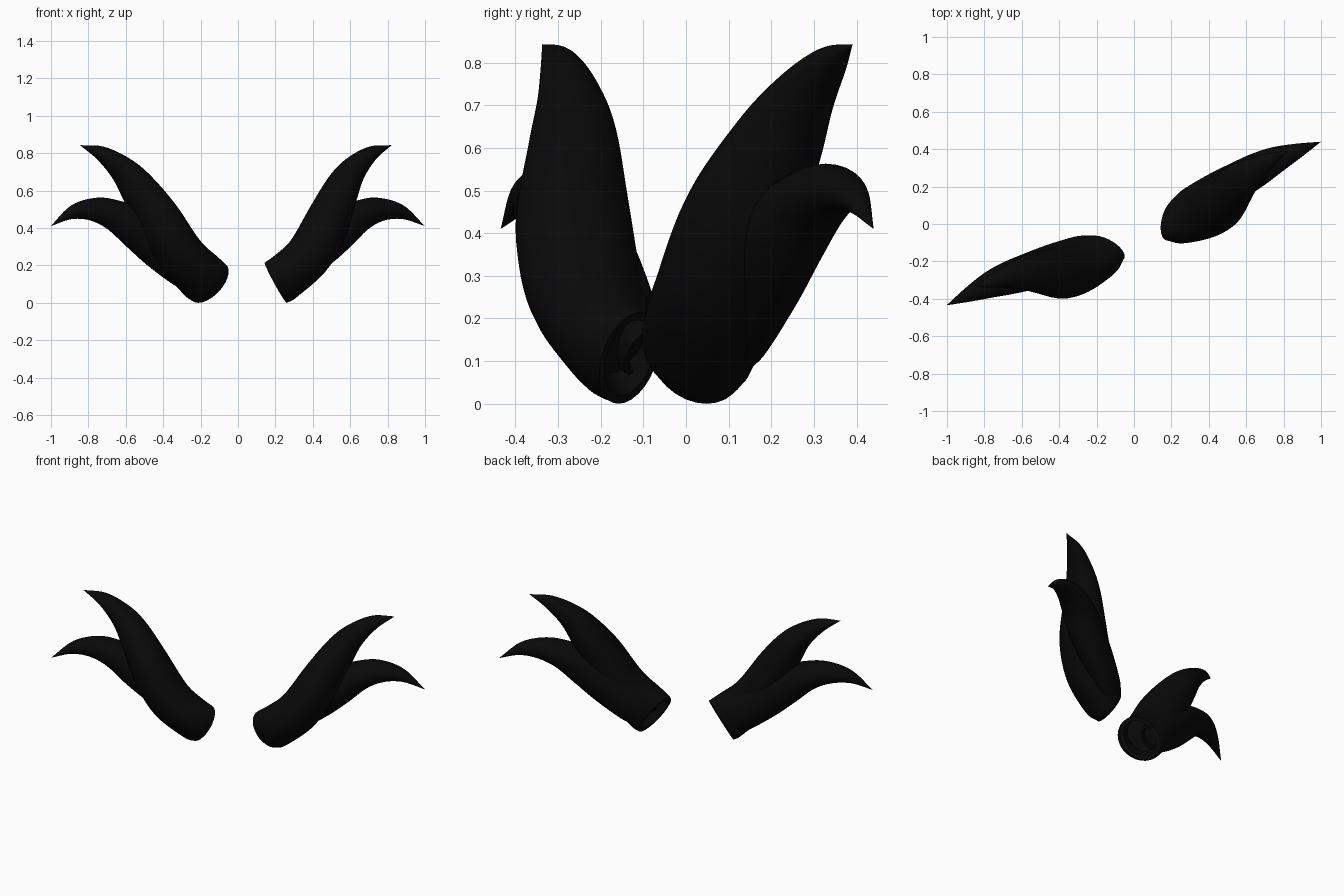
import bpy, bmesh, math
from mathutils import Vector

cube = bpy.data.objects.get("Cube")
if cube:
    bpy.data.objects.remove(cube)

SIDES = 28
STEPS = 6
TURN = math.radians(23.6)   # the whole pair is turned about the vertical axis

black = bpy.data.materials.new("soft_black")
black.use_nodes = True
colour = (0.0028, 0.0028, 0.0028, 1)
black.diffuse_color = colour
bsdf = next(n for n in black.node_tree.nodes if n.type == 'BSDF_PRINCIPLED')
bsdf.inputs["Base Color"].default_value = colour


def catmull(a, b, c, d, t):
    return 0.5 * (2 * b + (c - a) * t + (2 * a - 5 * b + 4 * c - d) * t * t
                  + (3 * b - a - 3 * c + d) * t ** 3)


def smooth_stations(stations):
    """Interpolate the cross-section rows into a smooth run."""
    rows = [Vector(s) for s in stations]
    pts = [2 * rows[0] - rows[1]] + rows + [2 * rows[-1] - rows[-2]]
    run = []
    for i in range(1, len(pts) - 2):
        run += [catmull(*pts[i - 1:i + 3], k / STEPS) for k in range(STEPS)]
    return run + [rows[-1]]


def ring_points(row, scale=1.0, push=Vector((0, 0, 0))):
    """Ellipse between an upper and a lower edge point, with depth and tilt."""
    ux, uz, lx, lz, depth, thick, tilt = row
    centre = Vector(((ux + lx) / 2, depth, (uz + lz) / 2)) + push
    across = Vector((ux - lx, 0, uz - lz)) / 2
    thick = max(thick, 0)
    through = Vector((tilt * thick, thick, 0))
    angles = [2 * math.pi * k / SIDES for k in range(SIDES)]
    return [centre + scale * (across * math.cos(a) + through * math.sin(a)) for a in angles]


def make_blade(name, stations, hollow):
    run = smooth_stations(stations)
    inward = Vector((0.7, -0.15, 0.7)) * hollow
    loops = [ring_points(run[0], 0.72, inward), ring_points(run[0], 0.82)]
    loops += [ring_points(r) for r in run]
    bm = bmesh.new()
    rings = [[bm.verts.new(p) for p in loop] for loop in loops]
    for r, s in zip(rings, rings[1:]):
        for k in range(SIDES):
            j = (k + 1) % SIDES
            bm.faces.new((r[k], r[j], s[j], s[k]))
    bm.faces.new(rings[0])
    bmesh.ops.remove_doubles(bm, verts=bm.verts, dist=0.0005)
    bmesh.ops.recalc_face_normals(bm, faces=bm.faces)
    mesh = bpy.data.meshes.new(name)
    bm.to_mesh(mesh)
    bm.free()
    mesh.materials.append(black)
    obj = bpy.data.objects.new(name, mesh)
    bpy.context.collection.objects.link(obj)
    obj.rotation_euler.z = TURN
    obj.modifiers.new("pair", 'MIRROR')
    bpy.ops.object.select_all(action='DESELECT')
    obj.select_set(True)
    bpy.context.view_layer.objects.active = obj
    bpy.ops.object.shade_smooth_by_angle(angle=math.radians(50))


# Row: upper edge x, z; lower edge x, z; depth centre, half thickness, tilt
make_blade("upper_blades", [
    (.13, .215, .258, .00, -.06, .095, .55),
    (.19, .26, .31, .03, -.075, .128, .3),
    (.285, .345, .46, .165, -.092, .142, .05),
    (.415, .535, .57, .33, -.075, .142, 0),
    (.535, .685, .66, .53, -.03, .112, 0),
    (.64, .773, .722, .66, -.002, .08, 0),
    (.775, .835, .808, .765, .02, .045, 0),
    (.909, .843, .909, .843, .029, 0, 0),
], 0.06)

make_blade("lower_blades", [
    (.18, .17, .29, .065, -.01, .05, .5),
    (.25, .25, .37, .095, -.005, .07, .2),
    (.40, .38, .53, .203, -.005, .088, 0),
    (.56, .50, .65, .302, -.008, .098, 0),
    (.69, .546, .757, .395, .002, .09, 0),
    (.82, .562, .86, .441, .01, .07, 0),
    (.965, .522, .97, .447, .008, .038, 0),
    (1.092, .41, 1.092, .41, .003, 0, 0),
], 0.03)
